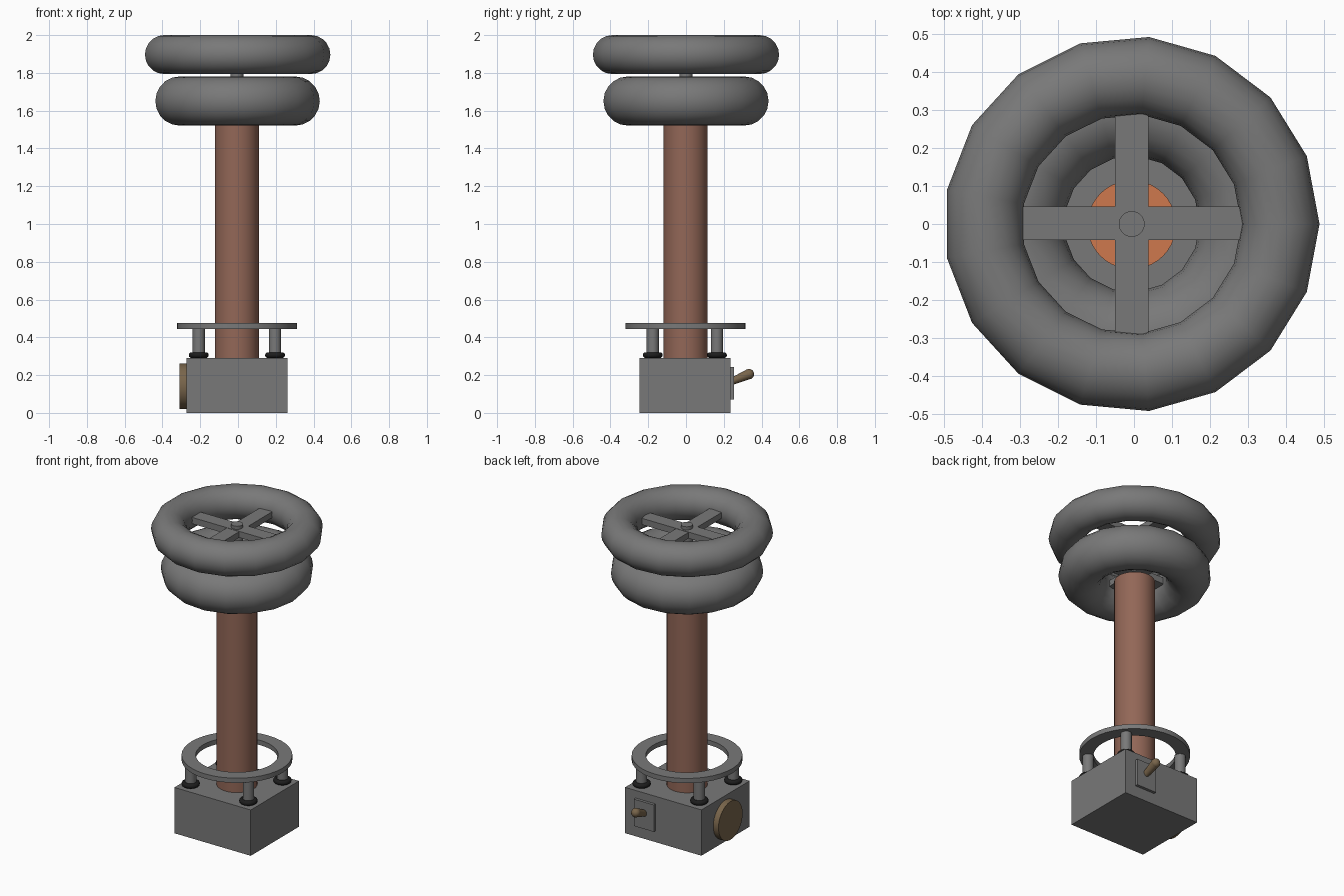
import bpy, math
from mathutils import Vector

if "Cube" in bpy.data.objects:
    bpy.data.objects.remove(bpy.data.objects["Cube"])

CX, CY = -0.006, -0.002


def mat(name, rgb):
    m = bpy.data.materials.new(name)
    m.diffuse_color = (*rgb, 1)
    m.use_nodes = True
    m.node_tree.nodes["Principled BSDF"].inputs["Base Color"].default_value = m.diffuse_color
    return m


GREY = mat("grey_metal", (0.19, 0.19, 0.19))
COIL = mat("coil_brown", (0.29, 0.135, 0.095))
COPPER = mat("bright_copper", (0.62, 0.19, 0.075))
BRASS = mat("dark_brass", (0.19, 0.13, 0.07))
BLACK = mat("black_rubber", (0.012, 0.012, 0.012))


def finish(name, m, smooth=True):
    o = bpy.context.object
    o.name = name
    o.data.materials.append(m)
    if smooth:
        bpy.ops.object.shade_smooth_by_angle(angle=math.radians(40))
    return o


def box(name, m, center, size):
    bpy.ops.mesh.primitive_cube_add(size=1, location=center)
    bpy.context.object.scale = size
    bpy.ops.object.transform_apply(location=False, rotation=False, scale=True)
    return finish(name, m, False)


def rod(name, m, a, b, r1, r2=None, n=32):
    """Cylinder or cone between two points."""
    a, b = Vector(a), Vector(b)
    d = b - a
    bpy.ops.mesh.primitive_cone_add(vertices=n, radius1=r1, radius2=r1 if r2 is None else r2,
                                    depth=d.length, location=(a + b) / 2,
                                    rotation=d.to_track_quat('Z', 'Y').to_euler())
    return finish(name, m)


def torus(name, m, loc, major, minor, n, k):
    bpy.ops.mesh.primitive_torus_add(location=loc, major_radius=major, minor_radius=minor,
                                     major_segments=n, minor_segments=k)
    o = finish(name, m, False)
    bpy.ops.object.shade_smooth()
    return o


# Base housing
box("base_box", GREY, (CX, -0.005, 0.145), (0.535, 0.482, 0.29))

# Coil column, with a brighter copper top face
column = rod("coil_column", COIL, (CX, CY, 0.28), (CX, CY, 1.60), 0.117, n=40)
column.data.materials.append(COPPER)
for p in column.data.polygons:
    if p.normal.z > 0.9:
        p.material_index = 1

# Two ring electrodes with crossed spokes
for level, z, major, minor in (("upper", 1.897, 0.392, 0.103), ("lower", 1.651, 0.309, 0.130)):
    torus(level + "_electrode", GREY, (CX, 0, z), major, minor, 17, 20)
    length = 2 * (major - minor) + 0.04
    box(level + "_spoke_x", GREY, (CX, 0.002, z), (length, 0.088, 0.04))
    box(level + "_spoke_y", GREY, (CX, 0.002, z - 0.001), (0.088, length, 0.038))
rod("top_pole", GREY, (CX, 0, 1.59), (CX, 0, 1.937), 0.034)

# Flat primary ring: rectangular section spun round the column
N, verts, faces = 40, [], []
for i in range(N):
    a = 2 * math.pi * i / N
    for r, z in ((0.318, 0.445), (0.318, 0.475), (0.237, 0.475), (0.237, 0.445)):
        verts.append((r * math.cos(a), r * math.sin(a), z))
    for j in range(4):
        k, i2 = (j + 1) % 4, (i + 1) % N
        faces.append((4 * i + j, 4 * i2 + j, 4 * i2 + k, 4 * i + k))
me = bpy.data.meshes.new("primary_ring")
me.from_pydata(verts, [], faces)
ring = bpy.data.objects.new("primary_ring", me)
ring.location = (CX, CY, 0)
bpy.context.collection.objects.link(ring)
bpy.context.view_layer.objects.active = ring
bpy.ops.object.select_all(action='DESELECT')
ring.select_set(True)
finish("primary_ring", GREY)

# Four posts on rubber feet
for sx in (-1, 1):
    for sy in (-1, 1):
        x, y = CX + sx * 0.202, -0.006 + sy * 0.17
        rod("ring_post", GREY, (x, y, 0.285), (x, y, 0.45), 0.032, n=20)
        torus("post_foot", BLACK, (x, y, 0.306), 0.038, 0.015, 24, 10)

# Round dial on the left side
rod("side_dial", BRASS, (-0.27, -0.003, 0.141), (-0.31, -0.003, 0.141), 0.121)

# Switch on the back: plate, lever and rounded tip
box("switch_plate", GREY, (0.118, 0.243, 0.157), (0.14, 0.022, 0.17))
base, tip = (0.118, 0.245, 0.168), (0.118, 0.333, 0.205)
rod("switch_lever", BRASS, base, tip, 0.019, 0.027, 20)
bpy.ops.mesh.primitive_uv_sphere_add(segments=20, ring_count=12, radius=0.0275, location=tip)
finish("switch_tip", BRASS)
